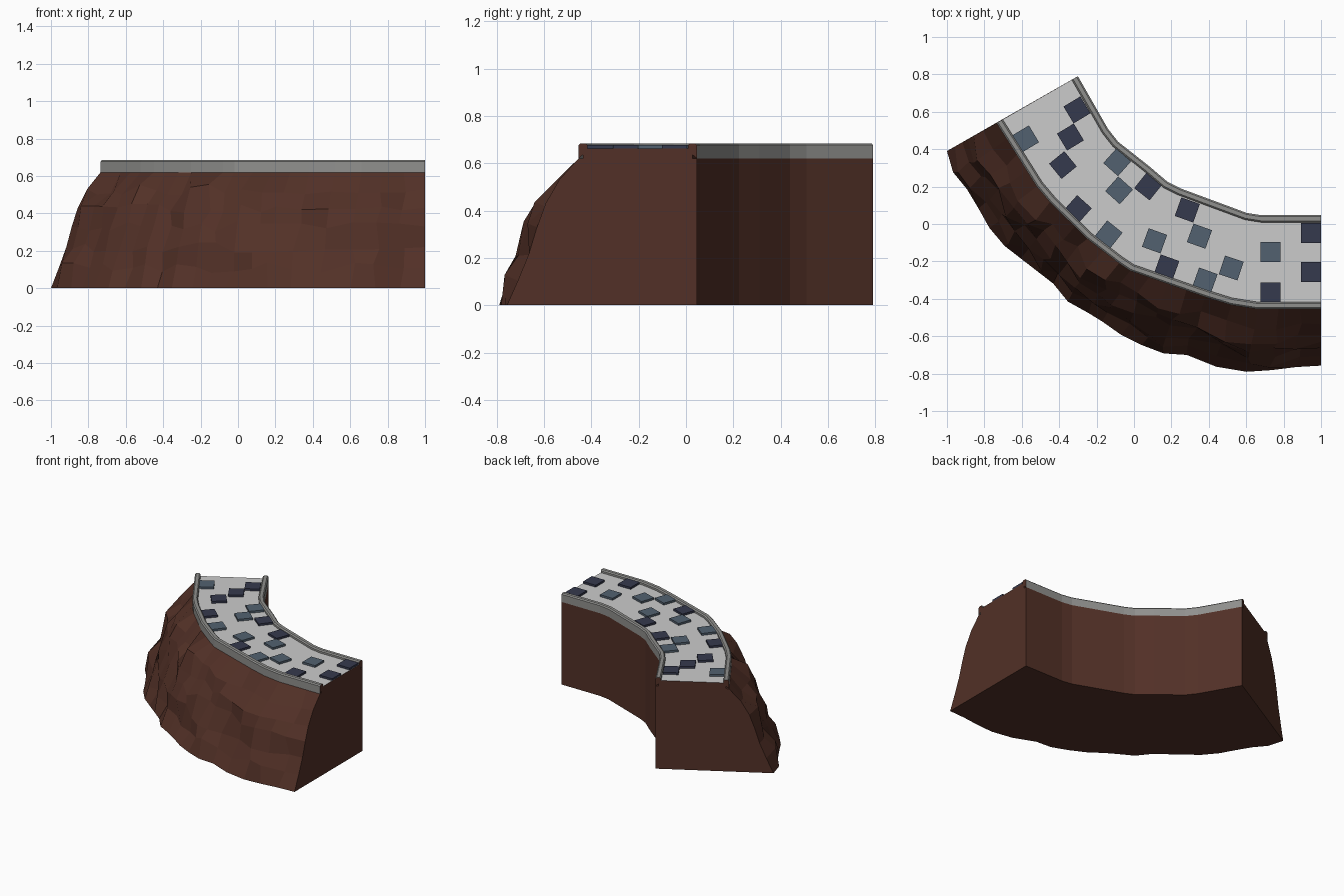
import bpy, bmesh, math, random
from mathutils import Vector, Matrix

random.seed(4)
if "Cube" in bpy.data.objects:
    bpy.data.objects.remove(bpy.data.objects["Cube"], do_unlink=True)


def material(name, r, g, b):
    m = bpy.data.materials.new(name)
    m.use_nodes = True
    m.diffuse_color = (r, g, b, 1)
    m.node_tree.nodes["Principled BSDF"].inputs["Base Color"].default_value = (r, g, b, 1)
    return m


EARTH = material("brown_earth", 0.085, 0.030, 0.020)
ROAD = material("pale_road", 0.60, 0.60, 0.60)
KERB = material("grey_kerb", 0.28, 0.28, 0.27)
NAVY = material("navy_stone", 0.036, 0.041, 0.075)
SLATE = material("slate_stone", 0.085, 0.120, 0.160)

ROAD_Z, KERB_Z, KERB_TOP = 0.663, 0.62, 0.685

# Matching corner points of the road's front and back edges, and the cliff foot
front_pts = [(1, -.455), (.66, -.455), (.52, -.433), (.38, -.39), (-.02, -.25),
             (-.08, -.21), (-.25, -.08), (-.45, .117), (-.52, .2), (-.735, .54)]
back_pts = [(1, .047), (.68, .047), (.6, .06), (.52, .09), (.25, .19),
            (.18, .225), (.08, .31), (-.085, .44), (-.14, .51), (-.30, .79)]
foot_pts = [(1, -.757), (.78, -.77), (.7, -.79), (.5, -.79), (.3, -.70), (.18, -.70),
            (-.03, -.62), (-.2, -.5), (-.38, -.40), (-.43, -.32), (-.74, -.08),
            (-.88, .17), (-.97, .28), (-1, .39)]
front_pts, back_pts, foot_pts = ([Vector(p) for p in pts]
                                 for pts in (front_pts, back_pts, foot_pts))


def along(points, fraction):
    """Point at a fraction of the length of a path."""
    lengths = [(b - a).length for a, b in zip(points, points[1:])]
    left = fraction * sum(lengths)
    for a, b, length in zip(points, points[1:], lengths):
        if left <= length:
            return a.lerp(b, left / length)
        left -= length
    return points[-1].copy()


# Stations along the bend: front edge, back edge, foot
front, back = [], []
for i in range(len(front_pts) - 1):
    steps = max(1, round((front_pts[i + 1] - front_pts[i]).length / 0.11))
    for k in range(steps):
        front.append(front_pts[i].lerp(front_pts[i + 1], k / steps))
        back.append(back_pts[i].lerp(back_pts[i + 1], k / steps))
front.append(front_pts[-1])
back.append(back_pts[-1])
total = sum((b - a).length for a, b in zip(front, front[1:]))
foot, run = [], 0
for i, p in enumerate(front):
    run += (p - front[i - 1]).length if i else 0
    foot.append(along(foot_pts, min(1, run / total)))


def finish(name, bm, mats):
    bmesh.ops.recalc_face_normals(bm, faces=bm.faces)
    mesh = bpy.data.meshes.new(name)
    bm.to_mesh(mesh)
    bm.free()
    for m in mats:
        mesh.materials.append(m)
    obj = bpy.data.objects.new(name, mesh)
    bpy.context.collection.objects.link(obj)
    return obj


def loft(name, sections, mats, column_material, cap_material):
    """Skin closed cross-sections and cap both ends."""
    bm = bmesh.new()
    rings = [[bm.verts.new(p) for p in s] for s in sections]
    n = len(rings[0])
    for a, b in zip(rings, rings[1:]):
        for j in range(n):
            k = (j + 1) % n
            bm.faces.new((a[j], a[k], b[k], b[j])).material_index = column_material(j)
    for ring in (rings[0], rings[-1]):
        bm.faces.new(ring).material_index = cap_material
    return finish(name, bm, mats)


def at(p, z):
    return Vector((p.x, p.y, z))


# Rocky cliff with the road surface on top
profile = [(0, 1), (.11, .84), (.22, .69), (.33, .58), (.43, .46), (.53, .27)]
sections = []
for i, (f, b, o) in enumerate(zip(front, back, foot)):
    inner = 0 < i < len(front) - 1
    across = (b - f).normalized() * 0.02
    tangent = (front[min(i + 1, len(front) - 1)] - front[max(i - 1, 0)]).normalized()
    ring = []
    for z, t in profile:
        p = f.lerp(o, t)
        if inner and z > 0:
            p = f.lerp(o, t + random.uniform(-.06, .13)) + tangent * random.uniform(-.02, .02)
            z += random.uniform(-.03, .03)
        ring.append(at(p, z))
    ring += [at(f, KERB_Z), at(f + across, KERB_Z), at(f + across, ROAD_Z),
             at(b - across, ROAD_Z), at(b - across, KERB_Z), at(b, KERB_Z), at(b, 0)]
    sections.append(ring)
road_column = len(profile) + 2
loft("cliff_and_road", sections, [EARTH, ROAD],
     lambda j: 1 if j == road_column else 0, 0)

# Chamfered kerbs along both edges
kerb_profile = [(0, KERB_Z), (0, KERB_TOP - .008), (.008, KERB_TOP), (.030, KERB_TOP),
                (.038, KERB_TOP - .008), (.038, ROAD_Z - .01)]
for name, edge, other in (("front_kerb", front, back), ("back_kerb", back, front)):
    loft(name, [[at(e + (o - e).normalized() * d, z) for d, z in kerb_profile]
                for e, o in zip(edge, other)], [KERB, EARTH], lambda j: 0, 1)

# Paving stones, each turned to follow the bend
centre = [(f + b) / 2 for f, b in zip(front, back)]


def bend_angle(p):
    mids = [((a + b) / 2, b - a) for a, b in zip(centre, centre[1:])]
    d = min(mids, key=lambda m: (m[0] - p).length)[1]
    return math.atan2(d.y, d.x)


def stones(name, mat, places):
    bm = bmesh.new()
    for x, y in places:
        matrix = (Matrix.Translation((x, y, ROAD_Z + .003))
                  @ Matrix.Rotation(bend_angle(Vector((x, y))), 4, 'Z')
                  @ Matrix.Diagonal((.105, .105, .024, 1)))
        bmesh.ops.create_cube(bm, size=1, matrix=matrix)
    finish(name, bm, [mat])


stones("slate_stones", SLATE, [
    (-.58, .455), (-.09, .33), (-.08, .18), (-.135, -.055), (.11, -.09),
    (.35, -.065), (.38, -.30), (.52, -.235), (.73, -.15)])
stones("navy_stones", NAVY, [
    (-.305, .61), (-.34, .465), (-.38, .315), (-.30, .08), (.075, .20),
    (.285, .075), (.175, -.23), (.946, -.048), (.946, -.257), (.73, -.364)])
